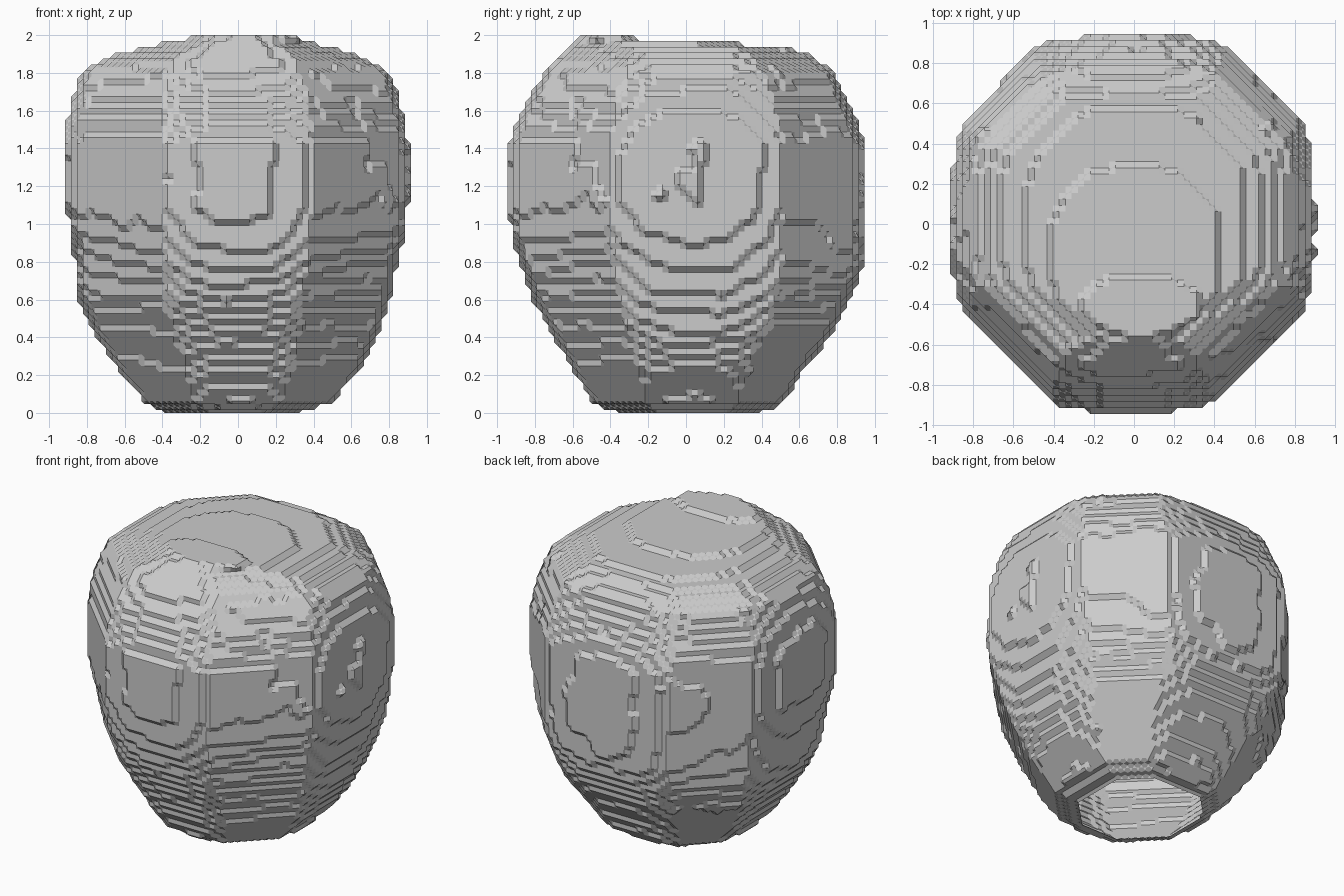
import bpy
from itertools import product
from mathutils import Vector, noise

cube = bpy.data.objects.get("Cube")
if cube:
    bpy.data.objects.remove(cube, do_unlink=True)

# Height, then reach to -x, +x, -y, +y
PROFILE = [
    (0, .39, .34, .36, .4), (.05, .49, .49, .49, .51), (.22, .63, .64, .6, .62),
    (.44, .77, .75, .72, .79), (.6, .84, .8, .81, .87), (.76, .86, .84, .87, .93),
    (.92, .88, .87, .92, .94), (1.1, .91, .9, .94, .94), (1.42, .91, .9, .94, .94),
    (1.55, .9, .88, .89, .9), (1.68, .87, .85, .83, .84), (1.8, .83, .8, .75, .79),
    (1.86, .74, .71, .7, .71), (1.9, .65, .62, .65, .64), (1.925, .53, .55, .63, .57),
    (1.945, .42, .44, .61, .42), (1.965, .4, .42, .59, .1), (1.98, .26, .33, .56, -.25),
    (2, .22, .3, .56, -.28)]
LAYERS = 64
STEP = 2 / (LAYERS + .5)
HALF = 32


def reach(z):
    """Interpolate the four reaches at a height."""
    for low, high in zip(PROFILE, PROFILE[1:]):
        if z <= high[0]:
            t = (z - low[0]) / (high[0] - low[0])
            return [a + (b - a) * t for a, b in zip(low[1:], high[1:])]


def position(i, j, k):
    return Vector((i * STEP, j * STEP, k * STEP))


# Solid grid points: rounded squares with cut corners and slight roughness
solid = set()
for k in range(LAYERS + 1):
    left, right, front, back = reach(k * STEP)
    cx, cy = (right - left) / 2, (back - front) / 2
    rx, ry = (right + left) / 2, (back + front) / 2
    for i, j in product(range(-HALF, HALF + 1), repeat=2):
        p = position(i, j, k)
        u, v = abs(p.x - cx) / rx, abs(p.y - cy) / ry
        power, corner = (2.5, 1.39) if p.y < cy else (2.8, 1.47)
        rough = .009 * noise.noise(p * 7)
        size = max((u ** power + v ** power) ** (1 / power), (u + v) / corner)
        if size < 1 + rough:
            solid.add((i, j, k))

# Cell faces as outward-ordered corner loops
CELL_FACES = []
for axis, side in product(range(3), (0, 1)):
    loop = []
    for a, b in ((0, 0), (1, 0), (1, 1), (0, 1)):
        corner = [0, 0, 0]
        corner[axis], corner[(axis + 1) % 3], corner[(axis + 2) % 3] = side, a, b
        loop.append(tuple(corner))
    CELL_FACES.append(loop if side else loop[::-1])

# Chamfered surface through the midpoints of crossed grid edges
verts, faces, index = [], [], {}


def midpoint(a, b):
    key = (a, b) if a < b else (b, a)
    if key not in index:
        index[key] = len(verts)
        verts.append((position(*a) + position(*b)) / 2)
    return index[key]


def cell_polygons(cell):
    links = {}
    for face in CELL_FACES:
        ring = [tuple(c + d for c, d in zip(cell, corner)) for corner in face]
        inside = [p in solid for p in ring]
        for n in range(4):
            if inside[n] and not inside[n - 1]:
                m = n
                while inside[(m + 1) % 4]:
                    m = (m + 1) % 4
                enter = midpoint(ring[n - 1], ring[n])
                leave = midpoint(ring[m], ring[(m + 1) % 4])
                links[enter] = leave
    while links:
        start, current = links.popitem()
        polygon = [start]
        while current != start:
            polygon.append(current)
            current = links.pop(current)
        yield polygon


# The base is left open: no cells below the lowest layer
cells = set()
for i, j, k in solid:
    for di, dj, dk in product((-1, 0), repeat=3):
        if k + dk >= 0:
            cells.add((i + di, j + dj, k + dk))
for cell in sorted(cells):
    corners = product(*((c, c + 1) for c in cell))
    if not all(c in solid for c in corners):
        faces.extend(cell_polygons(cell))

mesh = bpy.data.meshes.new("stepped_lump")
mesh.from_pydata(verts, [], faces)
mesh.update()

# Plain grey
grey = bpy.data.materials.new("grey")
grey.use_nodes = True
colour = (.6, .6, .6, 1)
grey.diffuse_color = colour
grey.node_tree.nodes["Principled BSDF"].inputs["Base Color"].default_value = colour
mesh.materials.append(grey)

lump = bpy.data.objects.new("stepped_lump", mesh)
bpy.context.collection.objects.link(lump)
# Face the surface outward
top = max(mesh.polygons, key=lambda p: p.center.z)
if top.normal.z < 0:
    mesh.flip_normals()
